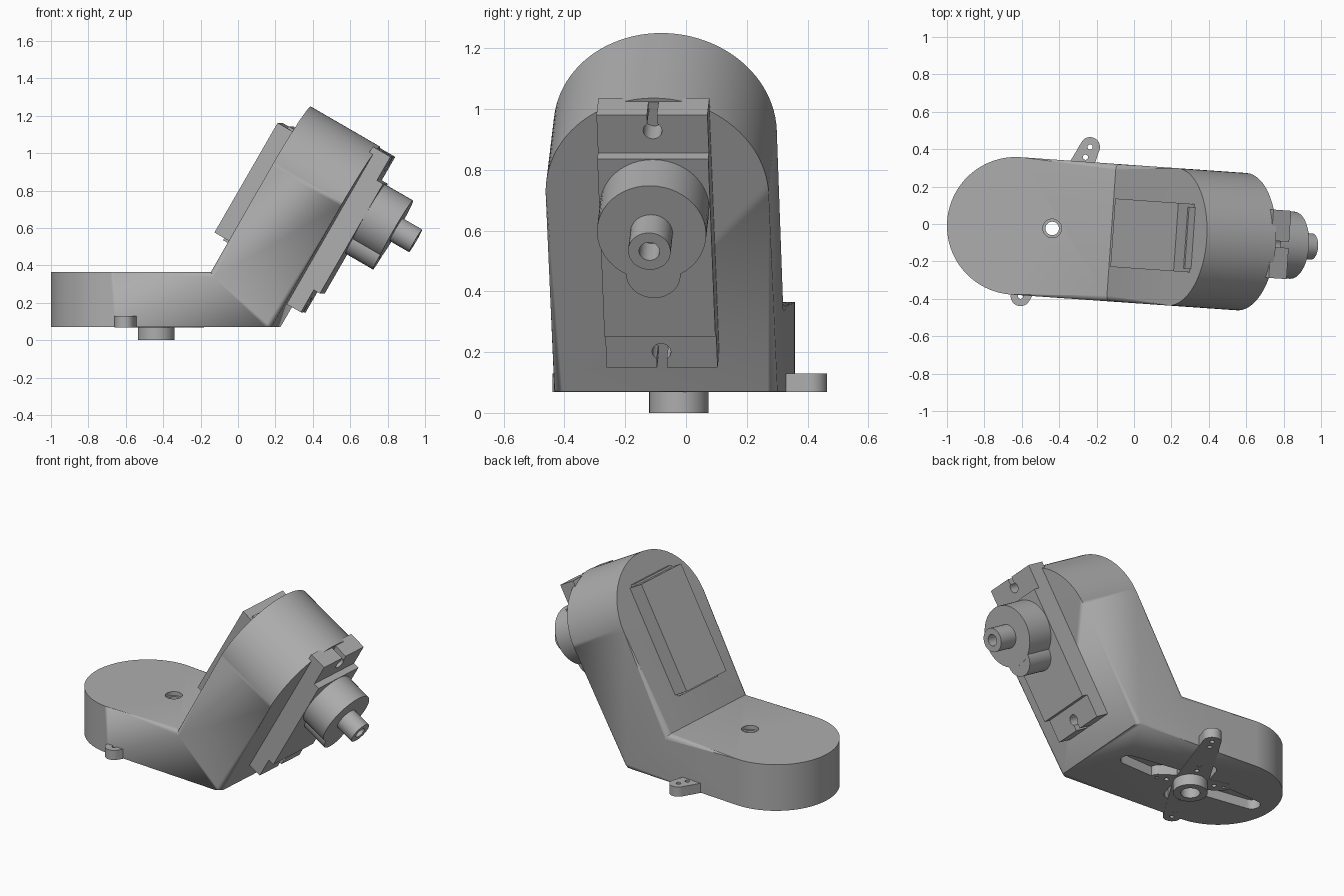
import bpy, bmesh
from math import radians, cos, sin, pi
from mathutils import Matrix, Vector

cube = bpy.data.objects.get("Cube")
if cube:
    bpy.data.objects.remove(cube, do_unlink=True)

grey = bpy.data.materials.new("plain grey")
grey.use_nodes = True
grey.diffuse_color = (0.42, 0.42, 0.42, 1)
grey.node_tree.nodes["Principled BSDF"].inputs["Base Color"].default_value = (0.42, 0.42, 0.42, 1)

# Base frame: whole assembly is turned slightly about the base's round end
BASE = (Matrix.Translation((-0.632, -0.01, 0)) @ Matrix.Rotation(radians(-4), 4, "Z")
        @ Matrix.Translation((0.632, 0, 0)))
# Arm frame: x runs up the arm, z points out of its outer face
UP = Vector((cos(pi / 3), 0, sin(pi / 3)))
OUT = Vector((sin(pi / 3), 0, -cos(pi / 3)))
ARM = BASE @ Matrix((UP, (0, -1, 0), OUT)).transposed().to_4x4()
# Horn frame: x runs along the long horn arm
HUB_X = -0.437
HORN = BASE @ Matrix.Translation((HUB_X, 0, 0)) @ Matrix.Rotation(radians(69), 4, "Z")


def arc(cx, cy, r, start=0, end=360, n=48):
    full = end - start == 360
    steps = n if full else n + 1
    angles = [radians(start + (end - start) * i / n) for i in range(steps)]
    return [(cx + r * cos(a), cy + r * sin(a)) for a in angles]


def rect(x0, x1, half):
    return [(x0, -half), (x1, -half), (x1, half), (x0, half)]


def link(name, bm):
    bmesh.ops.recalc_face_normals(bm, faces=bm.faces)
    mesh = bpy.data.meshes.new(name)
    bm.to_mesh(mesh)
    bm.free()
    mesh.materials.append(grey)
    ob = bpy.data.objects.new(name, mesh)
    bpy.context.collection.objects.link(ob)
    return ob


def prism(name, outlines, lo, hi, frame):
    """Extrude one or more separate outlines from lo to hi in a frame."""
    bm = bmesh.new()
    for pts in outlines:
        low = [bm.verts.new(frame @ Vector((x, y, lo))) for x, y in pts]
        top = [bm.verts.new(frame @ Vector((x, y, hi))) for x, y in pts]
        bm.faces.new(low)
        bm.faces.new(top)
        for i in range(len(pts)):
            j = (i + 1) % len(pts)
            bm.faces.new((low[i], low[j], top[j], top[i]))
    return link(name, bm)


def cut(ob, outlines, lo, hi, frame):
    tool = prism("cutter", outlines, lo, hi, frame)
    tool.hide_render = True
    mod = ob.modifiers.new("cut", "BOOLEAN")
    mod.operation = "DIFFERENCE"
    mod.solver = "EXACT"
    mod.object = tool
    bpy.context.view_layer.objects.active = ob
    bpy.ops.object.modifier_apply(modifier=mod.name)
    bpy.data.objects.remove(tool, do_unlink=True)


def bar(a, b, r, mid):
    """Double-ended arm with round tips, widest at its middle."""
    return arc(a, 0, r, -90, 90, 16) + [(0, mid)] + arc(b, 0, r, 90, 270, 16) + [(0, -mid)]


# Bent housing: flat base and leaning arm, both with round ends
R, LOW, HIGH = 0.368, 0.07, 0.365
INNER, OUTER = -0.286, 0.142


def build_housing():
    bm = bmesh.new()

    def shell(z, bend_x, n):
        base = [bm.verts.new(BASE @ Vector((x, y, z))) for x, y in arc(-0.632, 0, R, 90, 270)]
        bend = [bm.verts.new(BASE @ Vector((bend_x, y, z))) for y in (-R, R)]
        arm = [bm.verts.new(ARM @ Vector((x, y, n))) for x, y in arc(0.91, 0, R, 90, -90)]
        bm.faces.new(base + bend)
        bm.faces.new([bend[1], bend[0]] + arm)
        return base + [bend[0]] + arm + [bend[1]], arm

    inner, _ = shell(HIGH, -0.12, INNER)
    outer, outer_arm = shell(LOW, 0.205, OUTER)
    count = len(inner)
    for i in range(count):
        j = (i + 1) % count
        bm.faces.new((inner[i], inner[j], outer[j], outer[i]))
    # Soften every rim except the base's underside
    start = outer.index(outer_arm[0]) - 1
    rims = [(inner[i], inner[(i + 1) % count]) for i in range(count)]
    rims += [(outer[i], outer[i + 1]) for i in range(start, count - 1)]
    edges = [bm.edges.get(pair) for pair in rims]
    bmesh.ops.bevel(bm, geom=edges, offset=0.03, segments=4, profile=0.5, affect="EDGES")
    return link("housing", bm)


housing = build_housing()
slot_frame = BASE @ Matrix.Translation((HUB_X, 0, 0))
cross_frame = slot_frame @ Matrix.Rotation(pi / 2, 4, "Z")
cut(housing, [bar(0.43, -0.43, 0.05, 0.09)], 0, 0.13, slot_frame)
cut(housing, [bar(0.17, -0.17, 0.05, 0.09)], 0, 0.13, cross_frame)
cut(housing, [arc(0, 0, 0.036)], 0, 0.5, slot_frame)
cut(housing, [arc(0, 0, 0.05)], 0.34, 0.5, slot_frame)

# Drive horn under the base, with screw holes and a hollow hub
horn_arms = [
    ("horn_long_arm", HORN, bar(0.48, -0.4, 0.053, 0.1), (0.48, 0.42, 0.2, 0.14, -0.14, -0.2, -0.34, -0.4)),
    ("horn_short_arm", HORN @ Matrix.Rotation(pi / 2, 4, "Z"), bar(0.19, -0.19, 0.045, 0.08),
     (0.2, 0.14, -0.14, -0.2)),
]
for name, frame, outline, holes in horn_arms:
    drop = 0.001 * (len(holes) // 4)
    horn = prism(name, [outline], LOW - drop, 0.13, frame)
    cut(horn, [arc(x, 0, 0.014, n=16) for x in holes], 0, 0.2, frame)
    cut(horn, [arc(0, 0, 0.036)], 0, 0.2, frame)
hub = prism("horn_hub", [arc(0, 0, 0.098)], 0, 0.12, HORN)
cut(hub, [arc(0, 0, 0.055)], -0.1, 0.08, HORN)
cut(hub, [arc(0, 0, 0.036)], -0.1, 0.2, HORN)

# Motor case through the arm
prism("motor_case", [rect(0.443, 1.12, 0.183)], -0.385, 0.268, ARM)
prism("motor_core", [rect(0.43, 1.133, 0.165)], -0.325, 0.2, ARM)

# Mounting flange with a keyhole notch at each end
flange = prism("mounting_flange", [rect(0.305, 1.265, 0.183)], 0.12, 0.23, ARM)
upper = arc(1.205, 0, 0.031, 32, 328, 24) + [(1.4, -0.0164), (1.4, 0.0164)]
lower = [(1.57 - x, y) for x, y in upper]
cut(flange, [upper, lower], 0.145, 0.4, ARM)

# Gear housing and output shaft
prism("gear_cover", [arc(0.937, 0, 0.18)], 0.2, 0.44, ARM)
prism("idler_cover", [arc(0.78, 0, 0.09)], 0.2, 0.439, ARM)
shaft = prism("output_shaft", [arc(0.937, 0, 0.07)], 0.4, 0.56, ARM)
cut(shaft, [arc(0.937, 0, 0.034)], 0.45, 0.7, ARM)

# Smooth the curved faces, keep the edges crisp
for ob in bpy.context.collection.objects:
    if ob.type == "MESH" and grey.name in ob.data.materials:
        bpy.ops.object.select_all(action="DESELECT")
        ob.select_set(True)
        bpy.context.view_layer.objects.active = ob
        bpy.ops.object.shade_smooth_by_angle(angle=radians(30))
